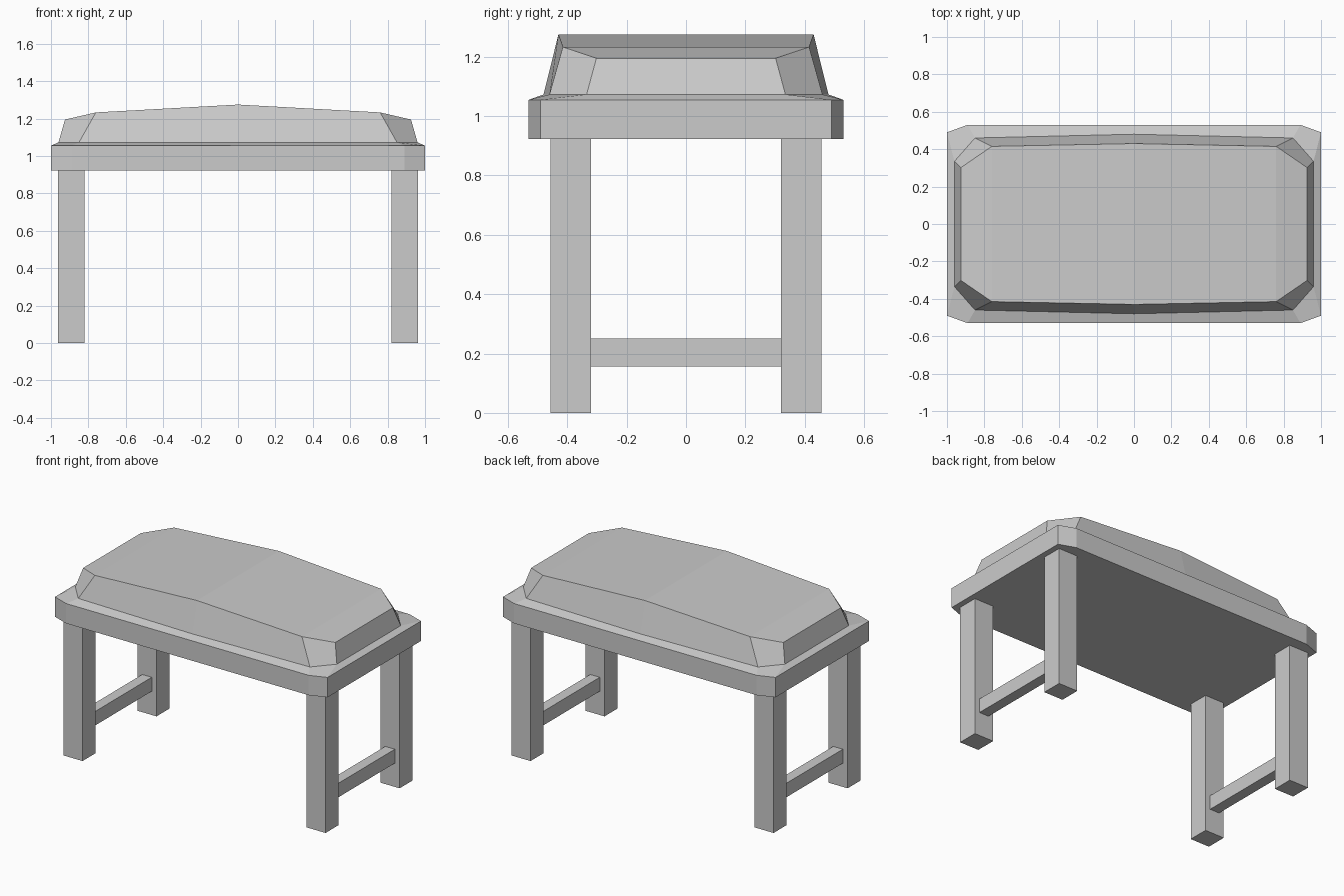
import bpy, bmesh

if "Cube" in bpy.data.objects:
    bpy.data.objects.remove(bpy.data.objects["Cube"])


def finish(name, bm):
    bmesh.ops.recalc_face_normals(bm, faces=bm.faces[:])
    mesh = bpy.data.meshes.new(name)
    bm.to_mesh(mesh)
    bm.free()
    obj = bpy.data.objects.new(name, mesh)
    bpy.context.collection.objects.link(obj)
    return obj


def box(name, lo, hi):
    bm = bmesh.new()
    bmesh.ops.create_cube(bm, size=1)
    for v in bm.verts:
        v.co = [(a + b) / 2 + c * (b - a) for a, b, c in zip(lo, hi, v.co)]
    return finish(name, bm)


def ring(bm, mid, corner, end):
    """Ten-point outline mirrored from three (x, y, z) points of one quarter."""
    q = [mid, corner, end]
    pts = q + [(x, -y, z) for x, y, z in q[::-1]]
    pts += [(-x, -y, z) for x, y, z in q[1:]] + [(-x, y, z) for x, y, z in q[:0:-1]]
    return [bm.verts.new(p) for p in pts]


def loft(name, sections):
    bm = bmesh.new()
    rings = [ring(bm, *s) for s in sections]
    for a, b in zip(rings, rings[1:]):
        for i in range(10):
            j = (i + 1) % 10
            bm.faces.new((a[i], a[j], b[j], b[i]))
    # caps: strips across the width, so the crowned top stays crisp
    for r in (rings[0], rings[-1]):
        for i, j, k, l in ((0, 1, 4, 5), (1, 2, 3, 4), (0, 5, 6, 9), (9, 6, 7, 8)):
            bm.faces.new((r[i], r[j], r[k], r[l]))
    return finish(name, bm)


# Chamfered seat frame with a shallow sloping rim
def frame_outline(z):
    return [(0, 0.53, z), (0.89, 0.53, z), (1, 0.49, z)]


cushion_base = [(0, 0.48, 1.073), (0.85, 0.46, 1.073), (0.96, 0.335, 1.073)]
loft("seat_frame", [frame_outline(0.923), frame_outline(1.055), cushion_base])

# Crowned cushion
loft("cushion", [cushion_base,
                 [(0, 0.43, 1.275), (0.76, 0.415, 1.233), (0.925, 0.302, 1.195)]])

# Legs and side stretchers
for sx, side in ((-1, "left"), (1, "right")):
    for sy, end in ((-1, "front"), (1, "back")):
        x, y = sx * 0.892, sy * 0.388
        box(f"{end}_{side}_leg", (x - 0.07, y - 0.068, 0), (x + 0.07, y + 0.068, 0.923))
    box(f"{side}_stretcher", (sx * 0.892 - 0.035, -0.32, 0.157),
        (sx * 0.892 + 0.035, 0.32, 0.25))
